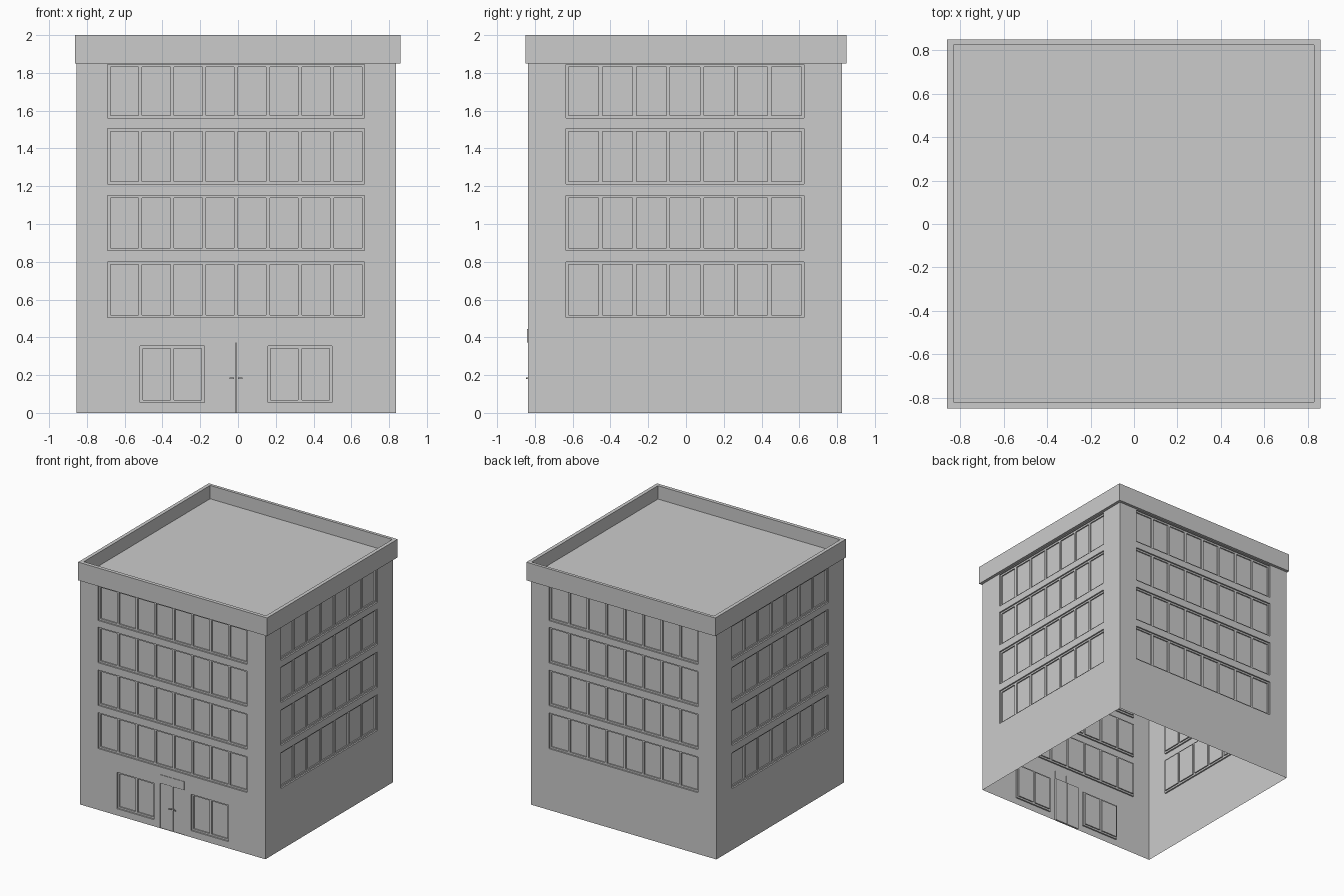
import bpy, bmesh, math
from mathutils import Matrix, Vector

if "Cube" in bpy.data.objects:
    bpy.data.objects.remove(bpy.data.objects["Cube"])

CX, CY = -0.01, -0.005        # centre of the walls
HX, HY = 0.846, 0.832         # half sizes of the walls
TOP = 1.85


def finish(name, bm):
    bmesh.ops.remove_doubles(bm, verts=bm.verts, dist=1e-5)
    mesh = bpy.data.meshes.new(name)
    bm.to_mesh(mesh)
    bm.free()
    obj = bpy.data.objects.new(name, mesh)
    bpy.context.collection.objects.link(obj)
    return obj


class Wall:
    """Flat sheet with recesses; u runs right, v up, d is depth inwards."""

    def __init__(self, angle, dist):
        self.bm = bmesh.new()
        self.rot = Matrix.Rotation(angle, 3, 'Z')
        self.dist = dist

    def quad(self, *pts):
        vs = [self.bm.verts.new(self.rot @ Vector((u, d - self.dist, v)) + Vector((CX, CY, 0)))
              for u, v, d in pts]
        self.bm.faces.new(vs)

    def sheet(self, rect, d, holes=()):
        rects = [rect, *holes]
        us = sorted({round(x, 5) for r in rects for x in r[:2]})
        vs = sorted({round(x, 5) for r in rects for x in r[2:]})
        for a, b in zip(us, us[1:]):
            for c, e in zip(vs, vs[1:]):
                mu, mv = (a + b) / 2, (c + e) / 2
                if any(h[0] < mu < h[1] and h[2] < mv < h[3] for h in holes):
                    continue
                self.quad((a, c, d), (b, c, d), (b, e, d), (a, e, d))

    def jambs(self, rect, d0, d1):
        a, b, c, e = rect
        ring = [(a, c), (b, c), (b, e), (a, e)]
        for p, q in zip(ring, ring[1:] + ring[:1]):
            self.quad((*p, d0), (*q, d0), (*q, d1), (*p, d1))

    def window(self, rect, n, d0=0.012, d1=0.022, rim=0.014, bar=0.02):
        a, b, c, e = rect
        w = (b - a - 2 * rim - (n - 1) * bar) / n
        panes = [(a + rim + i * (w + bar), a + rim + i * (w + bar) + w, c + rim, e - rim)
                 for i in range(n)]
        self.jambs(rect, 0, d0)
        self.sheet(rect, d0, panes)
        for p in panes:
            self.jambs(p, d0, d1)
            self.sheet(p, d1)


# Four walls with window bands
ROWS = [(0.505, 0.80), (0.86, 1.152), (1.212, 1.505), (1.56, 1.845)]
DOOR = (-0.113, 0.113, 0, 0.37)
for name, turn, half, dist, span, n in [
        ("front_wall", 0, HX, HY, 0.68, 8), ("right_wall", 1, HY, HX, 0.63, 7),
        ("back_wall", 2, HX, HY, 0.68, 8), ("left_wall", 3, HY, HX, 0.63, 7)]:
    wall = Wall(turn * math.pi / 2, dist)
    wins = [((-span, span, lo, hi), n) for lo, hi in ROWS]
    holes = [r for r, _ in wins]
    if turn == 0:
        wins += [((s * 0.338 - 0.17, s * 0.338 + 0.17, 0.055, 0.355), 2) for s in (-1, 1)]
        holes = [r for r, _ in wins] + [DOOR]
    wall.sheet((-half, half, 0, TOP), 0, holes)
    for rect, count in wins:
        wall.window(rect, count)
    if turn == 0:
        wall.jambs(DOOR, 0, 0.012)
    finish(name, wall.bm)


def box(name, x0, x1, y0, y1, z0, z1):
    bm = bmesh.new()
    bmesh.ops.create_cube(bm, size=1)
    for v in bm.verts:
        v.co = Vector(((x0, x1)[v.co.x > 0], (y0, y1)[v.co.y > 0], (z0, z1)[v.co.z > 0]))
    return finish(name, bm)


# Entrance: double door, lever handles and two-pane transom
Y = CY - HY
for side, s in (("left", -1), ("right", 1)):
    def span(a, b):
        return sorted((CX + s * a, CX + s * b))
    box(side + "_door_leaf", *span(0.002, 0.113), Y + 0.006, Y + 0.016, 0, 0.37)
    box(side + "_handle_stem", *span(0.010, 0.016), Y - 0.008, Y + 0.006, 0.18, 0.187)
    box(side + "_handle_lever", *span(0.010, 0.034), Y - 0.010, Y - 0.005, 0.18, 0.187)
    box(side + "_transom_pane", *span(0.004, 0.108), Y - 0.004, Y + 0.005, 0.373, 0.443)

# Roof slab with parapet, swept from a stepped rectangular profile
bm = bmesh.new()
loops = []
for x0, x1, y0, y1, z in [
        (CX - HX, CX + HX, CY - HY, CY + HY, TOP),
        (-0.862, 0.86, -0.85, 0.85, TOP), (-0.862, 0.86, -0.85, 0.85, 2.0),
        (-0.832, 0.83, -0.82, 0.825, 2.0), (-0.832, 0.83, -0.82, 0.825, 1.89)]:
    loops.append([bm.verts.new((x, y, z)) for x, y in ((x0, y0), (x1, y0), (x1, y1), (x0, y1))])
for lo, hi in zip(loops, loops[1:]):
    for i in range(4):
        j = (i + 1) % 4
        bm.faces.new((lo[i], lo[j], hi[j], hi[i]))
bm.faces.new(loops[-1])
finish("roof_parapet", bm)
